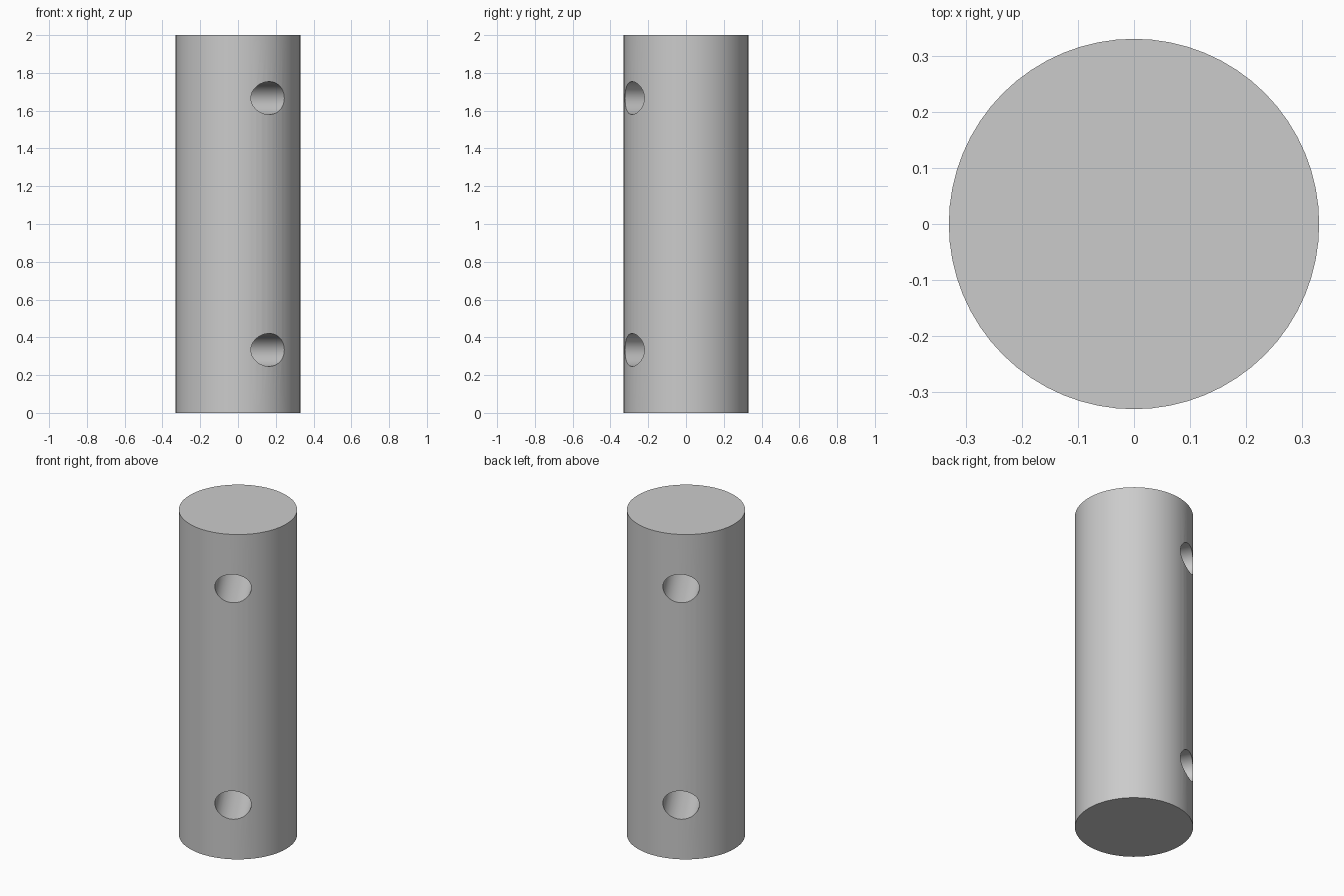
import bpy
import math

RADIUS = 0.33
HEIGHT = 2.0
HOLE_WIDTH = 0.102    # half width of each oval hole
HOLE_HEIGHT = 0.087   # half height of each oval hole

cube = bpy.data.objects.get("Cube")
if cube:
    bpy.data.objects.remove(cube, do_unlink=True)

# Plain grey
grey = bpy.data.materials.new("light_grey")
grey.use_nodes = True
colour = (0.6, 0.6, 0.6, 1.0)
grey.diffuse_color = colour
grey.node_tree.nodes["Principled BSDF"].inputs["Base Color"].default_value = colour

# Solid round post
bpy.ops.mesh.primitive_cylinder_add(vertices=64, radius=RADIUS, depth=HEIGHT,
                                    location=(0, 0, HEIGHT / 2))
post = bpy.context.object
post.name = "post"
post.data.materials.append(grey)

# Two oval holes bored straight through the post
cutters = []
for name, z in (("lower_hole_cutter", HEIGHT / 6), ("upper_hole_cutter", HEIGHT * 5 / 6)):
    bpy.ops.mesh.primitive_cylinder_add(vertices=48, radius=1, depth=1, location=(0, 0, z),
                                        rotation=(math.pi / 2, 0, math.radians(30)))
    cutter = bpy.context.object
    cutter.name = name
    cutter.scale = (HOLE_WIDTH, HOLE_HEIGHT, 1)
    cutter.data.materials.append(grey)
    cutters.append(cutter)
    bore = post.modifiers.new(name, 'BOOLEAN')
    bore.operation = 'DIFFERENCE'
    bore.solver = 'EXACT'
    bore.object = cutter

# Apply the cuts and drop the cutters
bpy.ops.object.select_all(action='DESELECT')
post.select_set(True)
bpy.context.view_layer.objects.active = post
for modifier in list(post.modifiers):
    bpy.ops.object.modifier_apply(modifier=modifier.name)
for cutter in cutters:
    bpy.data.objects.remove(cutter, do_unlink=True)

# Smooth walls with crisp rims
bpy.ops.object.shade_smooth_by_angle(angle=math.radians(30))
